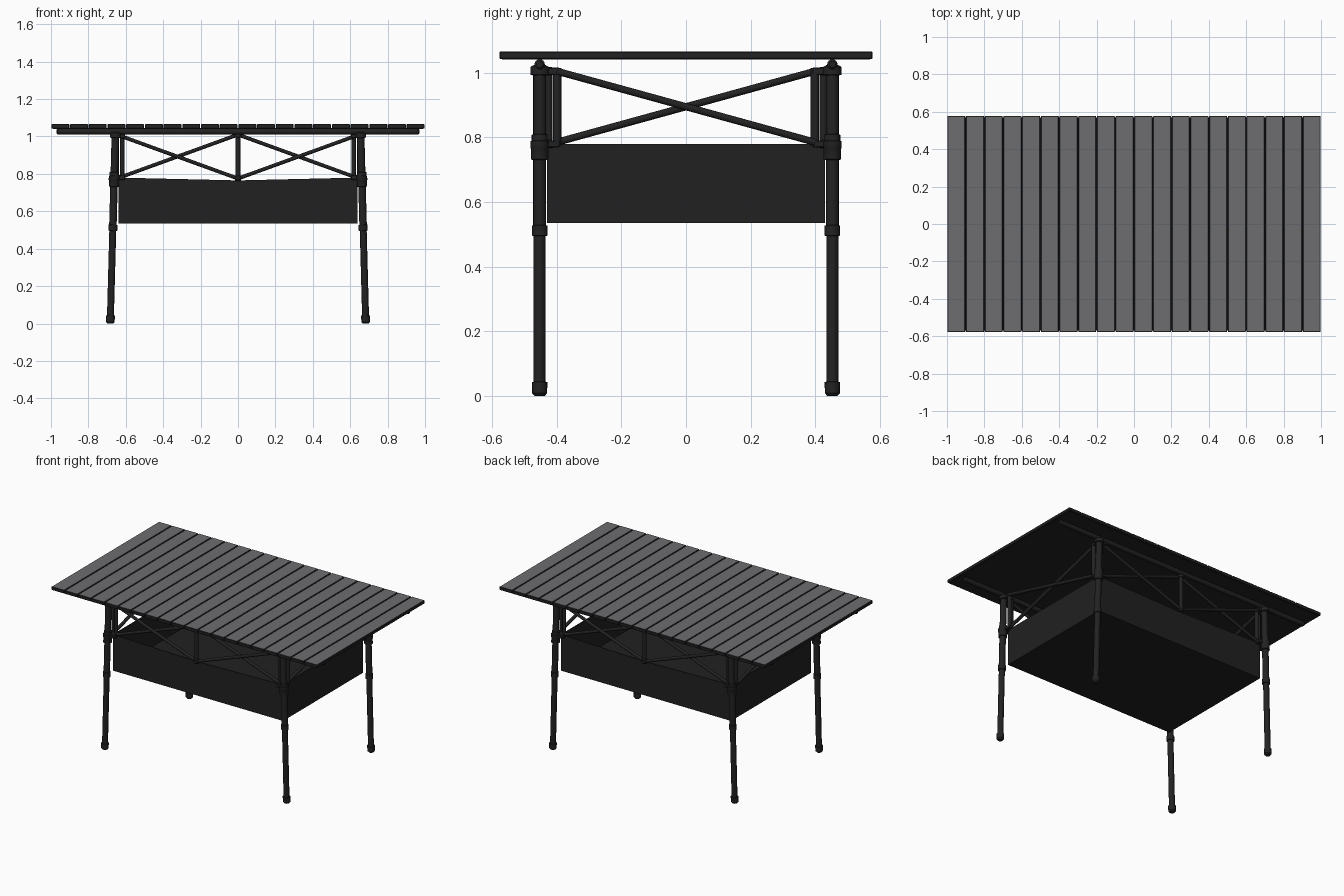
import bpy, bmesh, math
from mathutils import Vector

if "Cube" in bpy.data.objects:
    bpy.data.objects.remove(bpy.data.objects["Cube"])


def material(name, rgb):
    m = bpy.data.materials.new(name)
    m.diffuse_color = (*rgb, 1)
    m.use_nodes = True
    m.node_tree.nodes["Principled BSDF"].inputs["Base Color"].default_value = m.diffuse_color
    return m


BLACK = material("black metal", (0.016, 0.016, 0.016))
CLOTH = material("black cloth", (0.015, 0.015, 0.015))
GREY = material("grey slat top", (0.155, 0.155, 0.165))


def finish(name, bm, mats):
    bmesh.ops.recalc_face_normals(bm, faces=bm.faces)
    me = bpy.data.meshes.new(name)
    bm.to_mesh(me)
    bm.free()
    ob = bpy.data.objects.new(name, me)
    bpy.context.collection.objects.link(ob)
    for m in mats:
        me.materials.append(m)
    return ob


def smooth(ob):
    bpy.ops.object.select_all(action='DESELECT')
    ob.select_set(True)
    bpy.context.view_layer.objects.active = ob
    bpy.ops.object.shade_smooth_by_angle(angle=math.radians(35))


def lathe(name, a, b, profile, sides=16):
    """Turned part along a-b; profile = (fraction along axis, radius)."""
    a, b = Vector(a), Vector(b)
    q = (b - a).to_track_quat('Z', 'Y')
    bm = bmesh.new()
    rings = []
    for t, r in profile:
        c = a.lerp(b, t)
        rings.append([bm.verts.new(c + q @ Vector((r * math.cos(k * math.tau / sides),
                                                   r * math.sin(k * math.tau / sides), 0)))
                      for k in range(sides)])
    for lo, hi in zip(rings, rings[1:]):
        for k in range(sides):
            j = (k + 1) % sides
            bm.faces.new((lo[k], lo[j], hi[j], hi[k]))
    bm.faces.new(rings[0][::-1])
    bm.faces.new(rings[-1])
    ob = finish(name, bm, [BLACK])
    smooth(ob)
    return ob


def tube(name, a, b, r):
    return lathe(name, a, b, [(0, r), (1, r)], 12)


def box(name, lo, hi, mats, bevel=0.0):
    bm = bmesh.new()
    bmesh.ops.create_cube(bm, size=1)
    for v in bm.verts:
        v.co = [(l + h) / 2 + c * (h - l) for l, h, c in zip(lo, hi, v.co)]
    if bevel:
        bmesh.ops.bevel(bm, geom=bm.edges[:], offset=bevel, segments=1, affect='EDGES')
    return finish(name, bm, mats)


# Table top: twenty separate slats with grey upper faces
for i in range(20):
    x = -0.95 + 0.1 * i
    slat = box("top_slat", (x - 0.048, -0.578, 1.043), (x + 0.048, 0.578, 1.066),
               [BLACK, GREY], 0.003)
    for p in slat.data.polygons:
        p.material_index = 1 if p.normal.z > 0.9 else 0

# Thin backing that links the slats
box("slat_backing", (-0.99, -0.57, 1.041), (0.99, 0.57, 1.045), [BLACK])

# Leg with foot cap, two collars and top hub
LEG = [(0, 0.016), (0.008, 0.023), (0.042, 0.024), (0.044, 0.0185),
       (0.495, 0.0185), (0.496, 0.024), (0.527, 0.024), (0.528, 0.020),
       (0.730, 0.020), (0.732, 0.027), (0.765, 0.027), (0.768, 0.029), (0.788, 0.029),
       (0.790, 0.025), (0.808, 0.025), (0.810, 0.020),
       (0.992, 0.020), (0.994, 0.029), (1.018, 0.029), (1.024, 0.018)]

for sy in (-1, 1):
    y = sy * 0.453
    # Long rail under the top
    lathe("top_rail", (-0.97, y, 1.026), (0.97, y, 1.026),
          [(0, 0.010), (0.004, 0.016), (0.996, 0.016), (1, 0.010)])
    # Centre post with end knobs
    yb = sy * 0.445
    lathe("centre_post", (0, yb, 0.762), (0, yb, 1.02),
          [(0, 0.012), (0.03, 0.018), (0.1, 0.018), (0.11, 0.013),
           (0.9, 0.013), (0.91, 0.018), (1, 0.018)])
    for sx in (-1, 1):
        lathe("leg", (sx * 0.683, y, 0), (sx * 0.656, y, 1.0), LEG)
        # Crossed braces on the long side
        tube("long_brace", (sx * 0.62, yb, 1.0), (0, yb, 0.775), 0.010)
        tube("long_brace", (sx * 0.62, yb - sy * 0.014, 0.785), (0, yb - sy * 0.014, 1.01), 0.010)
        # Corner posts and their brackets
        tube("long_side_post", (sx * 0.618, sy * 0.425, 0.77), (sx * 0.618, sy * 0.425, 1.01), 0.012)
        tube("end_post", (sx * 0.655, sy * 0.399, 0.775), (sx * 0.655, sy * 0.399, 1.015), 0.013)
        for z in (0.78, 1.005):
            ys = sorted((sy * 0.412, sy * 0.46))
            xs = sorted((sx * 0.605, sx * 0.66))
            box("corner_bracket", (xs[0], ys[0], z - 0.013), (xs[1], ys[1], z + 0.013), [BLACK], 0.003)
            ys = sorted((sy * 0.39, sy * 0.45))
            xs = sorted((sx * 0.645, sx * 0.667))
            box("end_bracket", (xs[0], ys[0], z - 0.011), (xs[1], ys[1], z + 0.011), [BLACK], 0.003)

# Crossed braces on the two ends
for sx in (-1, 1):
    for s in (-1, 1):
        x = sx * (0.655 + 0.008 * s)
        tube("end_brace", (x, -0.40 * s, 1.005), (x, 0.40 * s, 0.785), 0.011)

# Open cloth basket with a slightly sagging long rim
bm = bmesh.new()
X, Y, Z0, N = 0.64, 0.43, 0.535, 6
low, high = [], []
for sy in (-1, 1):
    for i in range(N + 1):
        x = sy * (2 * X * i / N - X) * -1
        low.append(bm.verts.new((x, sy * Y, Z0)))
        high.append(bm.verts.new((x, sy * Y, 0.765 + 0.015 * abs(x) / X)))
n = len(low)
for i in range(n):
    j = (i + 1) % n
    bm.faces.new((low[i], low[j], high[j], high[i]))
bm.faces.new(low)
basket = finish("storage_basket", bm, [CLOTH])
mod = basket.modifiers.new("cloth thickness", 'SOLIDIFY')
mod.thickness = 0.005
mod.offset = -1
